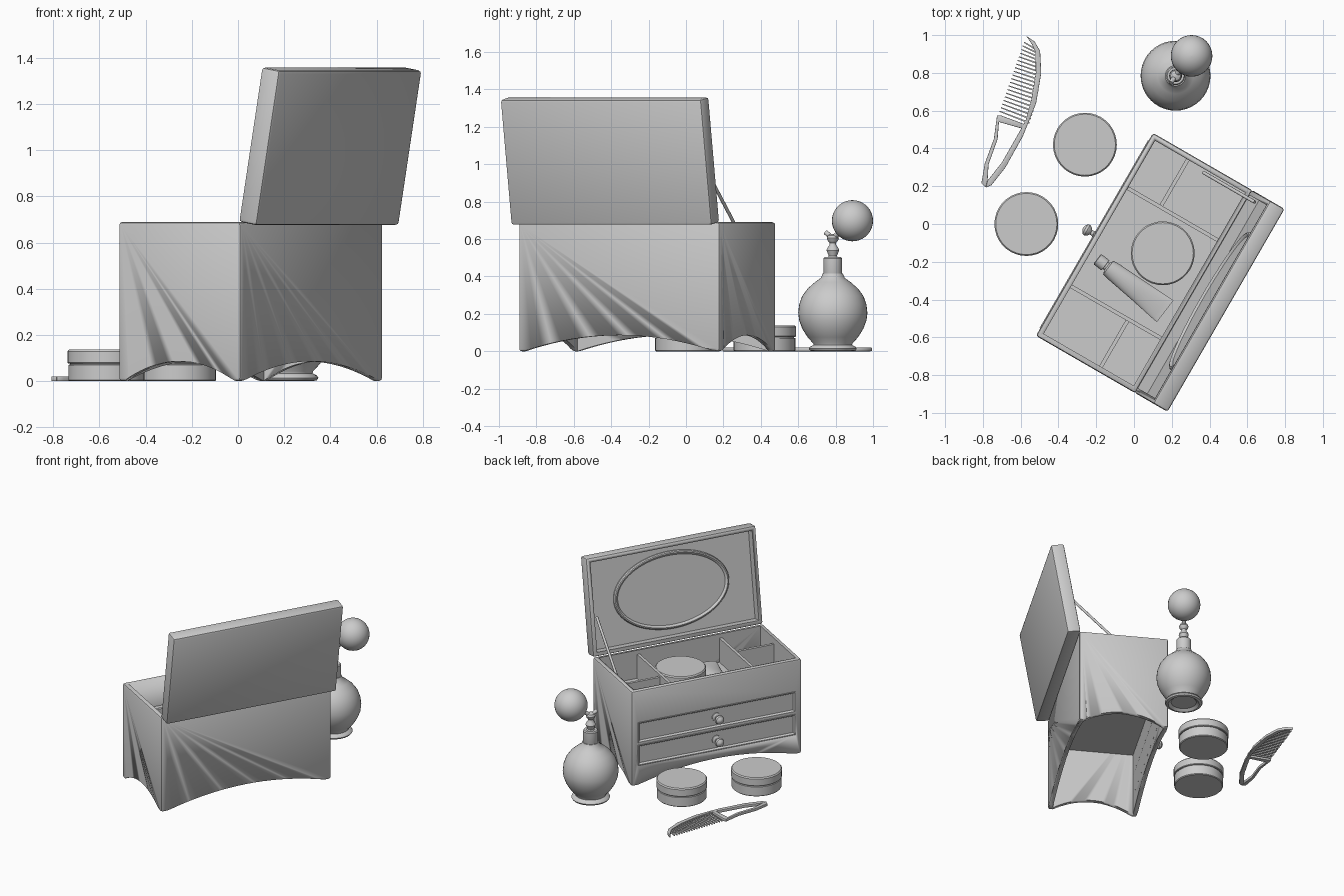
import bpy, bmesh, math
from mathutils import Matrix, Vector

if "Cube" in bpy.data.objects:
    bpy.data.objects.remove(bpy.data.objects["Cube"])

T = Matrix.Translation
BOX = T((0.055, -0.2075, 0)) @ Matrix.Rotation(math.radians(-120), 4, 'Z')
LID = BOX @ T((0, 0.295, 0.69)) @ Matrix.Rotation(math.radians(-9.8), 4, 'X')
FLOOR = 0.485


def finish(bm, name, m, bevel=0.0, segs=2):
    bmesh.ops.recalc_face_normals(bm, faces=bm.faces[:])
    me = bpy.data.meshes.new(name)
    bm.to_mesh(me)
    bm.free()
    ob = bpy.data.objects.new(name, me)
    bpy.context.collection.objects.link(ob)
    ob.matrix_world = m
    bpy.ops.object.select_all(action='DESELECT')
    ob.select_set(True)
    bpy.context.view_layer.objects.active = ob
    if bevel:
        b = ob.modifiers.new("bevel", 'BEVEL')
        b.width, b.segments = bevel, segs
        bpy.ops.object.modifier_apply(modifier="bevel")
    bpy.ops.object.shade_smooth_by_angle(angle=math.radians(35))
    return ob


def box(name, lo, hi, m=BOX, bevel=0.0, panel=None):
    lo, hi = Vector(lo), Vector(hi)
    bm = bmesh.new()
    bmesh.ops.create_cube(bm, size=1)
    for v in bm.verts:
        v.co = Vector((v.co[i] * (hi[i] - lo[i]) + (lo[i] + hi[i]) / 2 for i in range(3)))
    if panel:  # sunken panel in the front face
        bm.normal_update()
        f = min(bm.faces, key=lambda f: f.normal.y)
        bmesh.ops.inset_region(bm, faces=[f], thickness=panel)
        bmesh.ops.inset_region(bm, faces=[f], thickness=0.012, depth=-0.013)
    return finish(bm, name, m, bevel)


def prism(name, pts, vec, m=Matrix(), bevel=0.0):
    bm = bmesh.new()
    f = bm.faces.new([bm.verts.new(p) for p in pts])
    r = bmesh.ops.extrude_face_region(bm, geom=[f])
    bmesh.ops.translate(bm, vec=vec, verts=[e for e in r["geom"] if isinstance(e, bmesh.types.BMVert)])
    return finish(bm, name, m, bevel)


def loft(name, rings, m, n=32):
    """Stack elliptical rings (rx, ry, z) and cap both ends."""
    bm = bmesh.new()
    loops = [[bm.verts.new((rx * math.cos(2 * math.pi * i / n), ry * math.sin(2 * math.pi * i / n), z))
              for i in range(n)] for rx, ry, z in rings]
    for a, b in zip(loops, loops[1:]):
        for i in range(n):
            bm.faces.new((a[i], a[(i + 1) % n], b[(i + 1) % n], b[i]))
    bm.faces.new(loops[0][::-1])
    bm.faces.new(loops[-1])
    return finish(bm, name, m)


def lathe(name, prof, m, n=32):
    return loft(name, [(r, r, z) for r, z in prof], m, n)


def along(a, b):
    d = Vector(b) - Vector(a)
    return T(a) @ d.to_track_quat('Z', 'Y').to_matrix().to_4x4()


def rod(name, a, b, r, m=Matrix(), n=16):
    length = (Vector(b) - Vector(a)).length
    return lathe(name, [(r, 0), (r, length)], m @ along(a, b), n)


def cut(ob, cutters):
    bpy.context.view_layer.update()
    bpy.context.view_layer.objects.active = ob
    for c in cutters:
        md = ob.modifiers.new("cut", 'BOOLEAN')
        md.operation, md.solver, md.object = 'DIFFERENCE', 'EXACT', c
        bpy.ops.object.modifier_apply(modifier=md.name)
        bpy.data.objects.remove(c)


# Case: hollow shell with arched lower edges and drawer openings
HX, HY = 0.62, 0.305
case = box("case", (-HX, -HY, 0), (HX, HY, 0.69), bevel=0.014)


def arch(half):
    ts = [-1 + i / 10 for i in range(21)]
    pts = [(t * half, 0.087 * (1 - abs(t) ** 2) - 0.001) for t in ts]
    return pts + [(half, -0.1), (-half, -0.1)]


drawers = [(0.31, 0.46), (0.145, 0.295)]
cut(case, [box("cavity", (-HX + .03, -HY + .03, -1), (HX - .03, HY - .03, 1)),
           prism("arch_x", [(s, -1, z) for s, z in arch(HX - .025)], (0, 2, 0), BOX),
           prism("arch_y", [(-1, s, z) for s, z in arch(HY - .025)], (2, 0, 0), BOX)]
    + [box("opening", (-.575, -.4, a), (.575, -.2, b)) for a, b in drawers])
bpy.ops.object.shade_smooth_by_angle(angle=math.radians(35))

# Drawer fronts and knobs
for i, (a, b) in enumerate(drawers):
    box(f"drawer_front_{i}", (-.574, -.309, a + .001), (.574, -.275, b - .001), panel=0.008)
    knob = BOX @ T((0, -.296, (a + b) / 2)) @ Matrix.Rotation(math.pi / 2, 4, 'X')
    lathe(f"knob_{i}", [(.03, 0), (.03, .008), (.014, .016), (.013, .03), (.027, .042), (.032, .054),
                        (.028, .066), (.015, .075), (.003, .079)], knob, 24)

# Tray floor and dividers
box("tray_floor", (-.592, -.277, FLOOR - .02), (.592, .277, FLOOR))
for s in (-1, 1):
    box("cross_divider", (s * .3 - .01, -.277, FLOOR), (s * .3 + .01, .277, .66))
    y = .075 * s
    box("end_divider", (min(s * .31, s * .592), y - .01, FLOOR), (max(s * .31, s * .592), y + .01, .645))

# Open lid with oval mirror and stay
lid = box("lid", (-HX, 0, 0), (HX, .092, .68), LID, bevel=0.014)
cut(lid, [box("lid_cavity", (-HX + .03, -.1, .03), (HX - .03, .06, .65), LID)])
bpy.ops.object.shade_smooth_by_angle(angle=math.radians(35))
face = LID @ T((0, .061, .34)) @ Matrix.Rotation(math.pi / 2, 4, 'X')
A, B = .42, .265
loft("mirror", [(A + d, B + d, z) for d, z in
                [(0, 0), (0, .012), (-.006, .02), (-.014, .022), (-.022, .018), (-.028, .010)]], face, 64)
rod("lid_stay", (-.572, .345, .955), (-.572, .03, .655), .009, BOX)

# Round jars with lids
for i, p in enumerate([(-.26, .42, 0), (-.57, 0, 0), (.152, -.155, FLOOR)]):
    lathe(f"jar_{i}", [(.16, 0), (.165, .005), (.165, .07), (.158, .072), (.158, .077), (.165, .077),
                       (.169, .081), (.169, .129), (.162, .137)], T(p), 36)

# Squeeze tube lying in the tray
a, b = Vector((-.195, -.185, FLOOR + .045)), Vector((.165, -.462, FLOOR + .045))
L = (b - a).length
loft("tube", [(.03, .03, 0), (.034, .034, .004), (.034, .034, .055), (.024, .024, .056), (.024, .024, .066),
              (.045, .044, .075), (.05, .044, .11), (.06, .028, L * .62), (.071, .006, L - .03),
              (.072, .005, L)], along(a, b), 24)

# Perfume bottle with squeeze bulb
P = Vector((.22, .785, 0))
lathe("bottle", [(.085, .015), (.105, 0), (.122, .004), (.128, .014), (.122, .024), (.103, .034), (.105, .042),
                 (.135, .075), (.163, .12), (.18, .165), (.185, .205), (.18, .25), (.164, .295), (.135, .335),
                 (.095, .37), (.064, .392), (.054, .415)], T(P), 40)
lathe("bottle_collar", [(.048, .41), (.05, .416), (.05, .496), (.044, .503)], T(P))
lathe("atomizer", [(.03, .5), (.022, .51), (.028, .525), (.034, .54), (.028, .555), (.018, .568), (.017, .58),
                   (.028, .592), (.032, .605), (.026, .62), (.01, .628)], T(P), 24)
rod("nozzle", P + Vector((0, 0, .605)), P + Vector((-.025, -.038, .635)), .013)
bulb = Vector((.305, .89, .698))
rod("bulb_pipe", P + Vector((0, 0, .605)), bulb, .014)
lathe("bulb", [(max(.11 * math.sin(math.pi * i / 18), .001), -.11 * math.cos(math.pi * i / 18))
               for i in range(19)], T(bulb))

# Comb: curved spine, handle loop and teeth
H = .02
outer = [(-.57, .996), (-.525, .965), (-.497, .915), (-.491, .80), (-.518, .64), (-.588, .465),
         (-.68, .30), (-.755, .205), (-.785, .193)]
inner = [(-.775, .23), (-.70, .325), (-.617, .47), (-.575, .545), (-.545, .65), (-.52, .80), (-.522, .91), (-.54, .95)]
prism("comb_spine", [(x, y, 0) for x, y in outer + inner], (0, 0, H), bevel=.003)
arm = [(-.725, .575), (-.742, .45), (-.79, .32), (-.808, .215), (-.785, .193), (-.775, .23),
       (-.77, .315), (-.722, .45), (-.715, .54), (-.585, .503), (-.57, .525), (-.705, .575)]
prism("comb_handle", [(x, y, 0) for x, y in arm], (0, 0, H), bevel=.003)
N = 20
for i in range(N):
    t = (i + .6) / N
    tip = Vector((-.715 + .135 * t, .585 + .385 * t, .006))
    root = Vector((-.558 + .05 * t - .022 * max(0, t - .8) * 5 + .03 * math.sin(math.pi * t), tip.y - .062 + .03 * t, .006))
    side = (root - tip).cross(Vector((0, 0, 1))).normalized() * .0045
    prism(f"comb_tooth_{i}", [tip - side * .6, root - side, root + side, tip + side * .6], (0, 0, .009))
